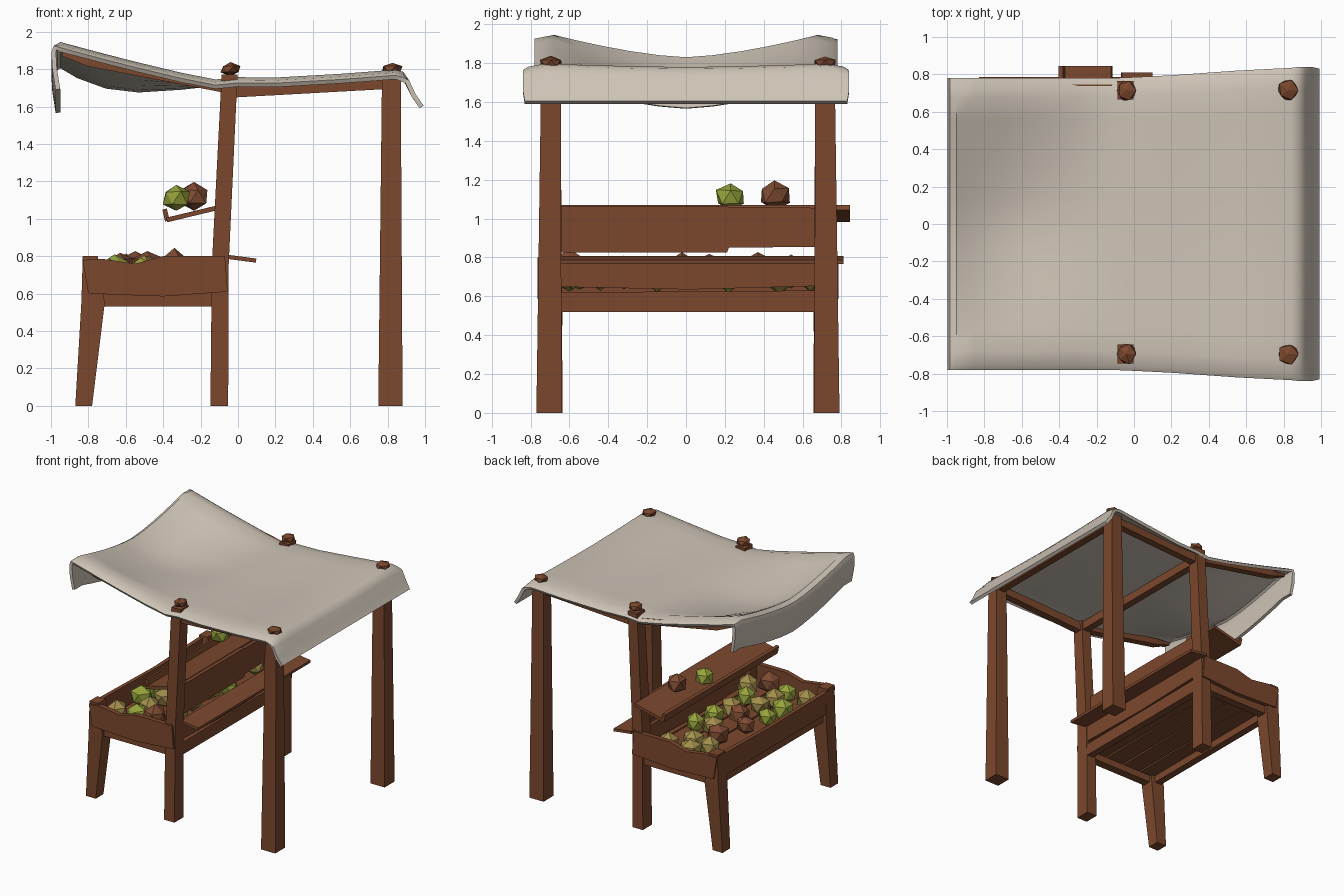
import bpy, bmesh, random
from mathutils import Vector

if "Cube" in bpy.data.objects:
    bpy.data.objects.remove(bpy.data.objects["Cube"])

random.seed(4)


def material(name, rgb):
    m = bpy.data.materials.new(name)
    m.diffuse_color = (*rgb, 1)
    m.use_nodes = True
    m.node_tree.nodes["Principled BSDF"].inputs["Base Color"].default_value = m.diffuse_color
    return m


WOOD = material("brown_wood", (0.20, 0.064, 0.026))
CLOTH = material("cream_cloth", (0.62, 0.55, 0.47))
GREEN = material("green_fruit", (0.31, 0.37, 0.045))
OLIVE = material("olive_fruit", (0.36, 0.27, 0.07))
RUST = material("brown_fruit", (0.21, 0.07, 0.032))


def finish(bm, name, mat):
    bmesh.ops.recalc_face_normals(bm, faces=bm.faces)
    me = bpy.data.meshes.new(name)
    bm.to_mesh(me)
    bm.free()
    me.materials.append(mat)
    ob = bpy.data.objects.new(name, me)
    bpy.context.collection.objects.link(ob)
    return ob


def bar(name, stations, u=None, mat=WOOD):
    """Timber through stations of (centre, width along u, height along v)."""
    d = Vector(stations[-1][0]) - Vector(stations[0][0])
    axis = max(range(3), key=lambda i: abs(d[i]))
    u = Vector(u or ((0, 1, 0) if axis == 0 else (1, 0, 0))).normalized()
    v = Vector((0, 1, 0)) if axis == 2 else d.normalized().cross(u)
    bm = bmesh.new()
    rings = []
    for c, w, h in stations:
        rings.append([bm.verts.new(Vector(c) + u * (w / 2 * a) + v * (h / 2 * b))
                      for a, b in ((-1, -1), (1, -1), (1, 1), (-1, 1))])
    for r, s in zip(rings, rings[1:]):
        for i in range(4):
            bm.faces.new((r[i], r[(i + 1) % 4], s[(i + 1) % 4], s[i]))
    bm.faces.new(rings[0])
    bm.faces.new(rings[-1])
    return finish(bm, name, mat)


def plank(name, outline, y0, y1):
    """Board with an uneven x-z outline, extruded along y."""
    bm = bmesh.new()
    f = bm.faces.new([bm.verts.new((x, y0, z)) for x, z in outline])
    new = bmesh.ops.extrude_face_region(bm, geom=[f])["geom"]
    bmesh.ops.translate(bm, vec=(0, y1 - y0, 0),
                        verts=[g for g in new if isinstance(g, bmesh.types.BMVert)])
    return finish(bm, name, WOOD)


def lump(name, pos, size, mat, jitter=0.12):
    """Rough faceted lump."""
    bm = bmesh.new()
    bmesh.ops.create_icosphere(bm, subdivisions=1, radius=1)
    for vert in bm.verts:
        vert.co *= 1 + random.uniform(-jitter, jitter)
        vert.co = Vector(pos) + Vector(vert.co[i] * size[i] for i in range(3))
    return finish(bm, name, mat)


# Posts, legs, end boards and roof beams on both ends
for side, s in (("front", -1), ("back", 1)):
    y = 0.705 * s + 0.01
    bar(side + "_outer_post", [((0.815, y + 0.01 * s, 0), 0.13, 0.13),
                               ((0.82, y, 1.78), 0.10, 0.10)])
    bar(side + "_middle_post", [((-0.10, y, 0), 0.095, 0.12),
                                ((-0.095, y, 0.75), 0.09, 0.11),
                                ((-0.045, y, 1.77), 0.085, 0.10)])
    bar(side + "_bin_leg", [((-0.825, y, 0), 0.09, 0.10),
                            ((-0.775, y, 0.55), 0.125, 0.12),
                            ((-0.79, y + 0.01 * s, 0.80), 0.08, 0.10)])
    lump(side + "_outer_knob", (0.825, y, 1.80), (0.06, 0.06, 0.035), WOOD)
    lump(side + "_middle_knob", (-0.04, y, 1.80), (0.055, 0.06, 0.035), WOOD)
    bar(side + "_roof_beam", [((-0.04, y, 1.685), 0.06, 0.075),
                              ((0.82, y, 1.725), 0.06, 0.06)])
    bar(side + "_awning_beam", [((0.0, y, 1.685), 0.06, 0.05),
                                ((-0.80, y, 1.84), 0.06, 0.05),
                                ((-0.94, y, 1.88), 0.02, 0.02)])
    plank(side + "_bin_board", [(-0.83, 0.78), (-0.72, 0.785), (-0.55, 0.76), (-0.40, 0.80),
                                (-0.07, 0.80), (-0.055, 0.61), (-0.40, 0.585), (-0.80, 0.60)],
          0.735 * s + 0.01, 0.775 * s + 0.01)
    bar(side + "_bin_rail", [((-0.76, y, 0.565), 0.07, 0.07),
                             ((-0.07, y, 0.57), 0.07, 0.08)])

# Cross beams under the roof
bar("middle_cross_beam", [((-0.045, -0.70, 1.685), 0.06, 0.07), ((-0.045, 0.72, 1.685), 0.06, 0.07)])
bar("outer_cross_beam", [((0.82, -0.70, 1.72), 0.06, 0.06), ((0.82, 0.72, 1.72), 0.06, 0.06)])

# Long bin walls and rails
bar("bin_inner_wall", [((-0.075, -0.72, 0.715), 0.04, 0.13), ((-0.075, 0.02, 0.71), 0.04, 0.15),
                       ((-0.075, 0.75, 0.72), 0.04, 0.13)])
bar("bin_inner_rail", [((-0.085, -0.68, 0.57), 0.06, 0.10), ((-0.085, 0.70, 0.575), 0.06, 0.11)])
bar("bin_outer_wall", [((-0.815, -0.75, 0.69), 0.035, 0.18), ((-0.81, 0.1, 0.68), 0.03, 0.17),
                       ((-0.815, 0.77, 0.69), 0.035, 0.19)])
bar("bin_outer_rail", [((-0.78, -0.68, 0.565), 0.06, 0.07), ((-0.78, 0.70, 0.565), 0.06, 0.07)])

# Bin floor planks
for i in range(4):
    x = -0.70 + i * 0.172
    bar("floor_plank_%d" % (i + 1), [((x, -0.73, 0.60), 0.155, 0.025), ((x, 0.75, 0.605), 0.165, 0.025)])

# Serving ledge
bar("ledge", [((0.015, -0.66, 0.787), 0.165, 0.022), ((0.015, 0.81, 0.787), 0.165, 0.022)],
    u=(1, 0, -0.13))

# Back panel, tilted shelf and its lip
bar("shelf_panel", [((-0.105, -0.68, 0.945), 0.03, 0.24), ((-0.105, 0.21, 0.945), 0.03, 0.24),
                    ((-0.105, 0.22, 0.955), 0.03, 0.21), ((-0.105, 0.70, 0.955), 0.03, 0.20)])
bar("shelf", [((-0.25, -0.66, 1.025), 0.27, 0.025), ((-0.25, 0.845, 1.025), 0.27, 0.025)], u=(1, 0, 0.24))
bar("shelf_lip", [((-0.385, -0.64, 1.02), 0.025, 0.065), ((-0.385, 0.845, 1.02), 0.025, 0.065)], u=(1, 0, 0.24))

# Fruit on the shelf and in the bin
lump("shelf_green_fruit", (-0.33, 0.23, 1.11), (0.08, 0.08, 0.075), GREEN)
lump("shelf_brown_fruit", (-0.235, 0.455, 1.12), (0.085, 0.085, 0.08), RUST)
PILES = (
    ("green", GREEN, ((-.30, -.36), (-.30, .05), (-.24, .22), (-.52, -.58), (-.64, -.15), (-.66, -.32))),
    ("brown", RUST, ((-.34, -.60), (-.485, -.02), (-.55, .37), (-.63, .12))),
    ("olive", OLIVE, ((-.29, .64), (-.40, .48), (-.60, .54), (-.50, .66), (-.31, -.15),
                      (-.49, -.26), (-.50, -.44), (-.40, .22), (-.69, -.60), (-.18, -.55))))
for name, mat, spots in PILES:
    for i, (x, y) in enumerate(spots):
        r = random.uniform(0.075, 0.09)
        z = 0.75 if mat is RUST else 0.71 + random.uniform(-0.01, 0.02)
        lump("%s_fruit_%d" % (name, i + 1), (x, y, z), (r, r, r), mat)

# Cloth canopy: stations of x, edge height, centre height, half width
STATIONS = ((-0.975, 1.69, 1.565, .775), (-0.993, 1.80, 1.68, .78), (-0.998, 1.89, 1.77, .78),
            (-0.985, 1.925, 1.81, .78), (-0.95, 1.945, 1.83, .78), (-0.85, 1.918, 1.775, .78),
            (-0.70, 1.878, 1.72, .78), (-0.53, 1.835, 1.70, .78), (-0.30, 1.78, 1.715, .78),
            (-0.12, 1.745, 1.735, .78), (0.0, 1.757, 1.745, .785), (0.20, 1.755, 1.74, .795),
            (0.55, 1.775, 1.755, .82), (0.84, 1.797, 1.78, .835), (0.885, 1.785, 1.77, .84),
            (0.915, 1.74, 1.735, .84), (0.95, 1.665, 1.665, .84), (0.992, 1.605, 1.605, .83))
ACROSS = (-1, -.97, -.87, -.72, -.55, -.37, -.18, 0, .18, .37, .55, .72, .87, .97, 1)
bm = bmesh.new()
rows = []
for x, edge, mid, half in STATIONS:
    row = []
    for k in ACROSS:
        t = min(1, abs(k) / 0.87) ** 1.5
        dip = max(0, abs(k) - 0.94) * 0.5 if -0.96 < x < 0.9 else 0
        row.append(bm.verts.new((x, k * half, mid + (edge - mid) * t - dip)))
    rows.append(row)
for r, s in zip(rows, rows[1:]):
    for j in range(len(ACROSS) - 1):
        bm.faces.new((r[j], s[j], s[j + 1], r[j + 1]))
canopy = finish(bm, "canopy", CLOTH)
if canopy.data.polygons[len(canopy.data.polygons) // 2].normal.z < 0:
    canopy.data.flip_normals()
mod = canopy.modifiers.new("thickness", "SOLIDIFY")
mod.thickness = 0.025
mod.offset = -1
bpy.context.view_layer.objects.active = canopy
canopy.select_set(True)
bpy.ops.object.modifier_apply(modifier="thickness")
bpy.ops.object.shade_smooth_by_angle(angle=0.7)
